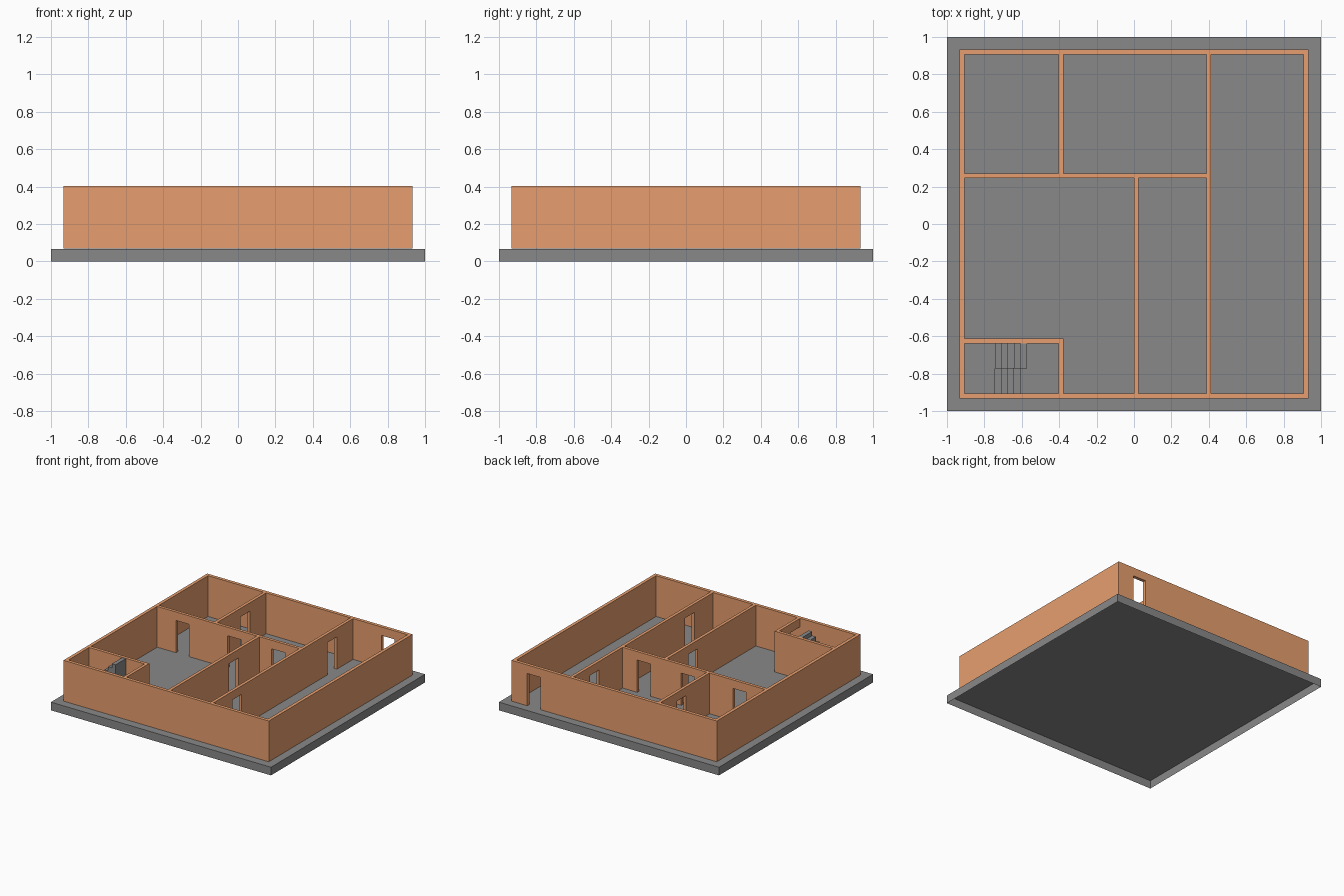
import bpy, bmesh

if "Cube" in bpy.data.objects:
    bpy.data.objects.remove(bpy.data.objects["Cube"])

FLOOR, TOP, LINTEL = 0.067, 0.403, 0.333
BASE = FLOOR + 0.001         # walls and stairs rest just on the slab
OUT, INN = 0.933, 0.906      # outer and inner faces of the outside walls
DOOR = 0.12


def paint(name, rgb):
    m = bpy.data.materials.new(name)
    m.diffuse_color = (*rgb, 1)
    m.use_nodes = True
    m.node_tree.nodes["Principled BSDF"].inputs["Base Color"].default_value = m.diffuse_color
    return m


clay = paint("clay_wall", (0.80, 0.345, 0.157))
concrete = paint("dark_concrete", (0.25, 0.25, 0.25))


def prism(name, profile, axis, a, b, mat, far=None):
    """Join a profile (s, z) at depth a to the same (or given far) profile at depth b."""
    bm = bmesh.new()

    def ring(points, d):
        return [bm.verts.new((s, d, z) if axis == "x" else (d, s, z)) for s, z in points]

    r1, r2 = ring(profile, a), ring(far or profile, b)
    bm.faces.new(r1)
    bm.faces.new(r2)
    n = len(r1)
    for i in range(n):
        j = (i + 1) % n
        bm.faces.new((r1[i], r1[j], r2[j], r2[i]))
    bmesh.ops.recalc_face_normals(bm, faces=bm.faces)
    me = bpy.data.meshes.new(name)
    bm.to_mesh(me)
    bm.free()
    ob = bpy.data.objects.new(name, me)
    bpy.context.collection.objects.link(ob)
    me.materials.append(mat)
    return ob


def wall(name, axis, a, b, start, end, doors=(), mitre=0):
    """Wall running along an axis, with doorways notched up from the floor."""
    def outline(s0, s1):
        pts = [(s0, TOP), (s0, BASE)]
        for d in doors:
            l, r = d - DOOR / 2, d + DOOR / 2
            pts += [(l, BASE), (l, LINTEL), (r, LINTEL), (r, BASE)]
        return pts + [(s1, BASE), (s1, TOP)]

    prism(name, outline(start, end), axis, a, b, clay,
          outline(start + mitre, end - mitre))


# Foundation slab, open underneath
slab = prism("foundation_slab", [(-1, 0), (1, 0), (1, FLOOR), (-1, FLOOR)],
             "x", -1, 1, concrete)
bm = bmesh.new()
bm.from_mesh(slab.data)
under = [f for f in bm.faces if f.normal.z < -0.9]
bmesh.ops.delete(bm, geom=under, context="FACES_ONLY")
bm.to_mesh(slab.data)
bm.free()

# Outside walls, mitred at the corners
M = OUT - INN
wall("front_wall", "x", -OUT, -INN, -OUT, OUT, mitre=M)
wall("back_wall", "x", OUT, INN, -OUT, OUT, doors=[0.73], mitre=M)
wall("left_wall", "y", -OUT, -INN, -OUT, OUT, mitre=M)
wall("right_wall", "y", OUT, INN, -OUT, OUT, mitre=M)

# Room dividers
wall("long_hall_wall", "y", 0.387, 0.412, -INN, INN, doors=[-0.60, 0.635])
wall("cross_wall", "x", 0.245, 0.270, -INN, 0.387, doors=[-0.675, -0.205, 0.195])
wall("back_room_wall", "y", -0.403, -0.378, 0.270, INN, doors=[0.635])
wall("front_room_wall", "y", 0.000, 0.025, -INN, 0.245, doors=[-0.09])
wall("stairwell_back_wall", "x", -0.638, -0.612, -INN, -0.378)
wall("stairwell_side_wall", "y", -0.403, -0.378, -INN, -0.638, doors=[-0.842])

# Stairs: lower flight up to a landing, then an upper flight back
RISE, TREAD = (0.40 - FLOOR) / 10, 0.034
LAND_X, MID_Y = -0.743, -0.772


def flight(name, x, z, count, step, a, b):
    pts = [(x, BASE)]
    for i in range(count):
        z += RISE
        pts += [(x, z), (x + step, z)]
        x += step
    prism(name, pts + [(x, BASE)], "x", a, b, concrete)


LZ = FLOOR + 5 * RISE
flight("lower_flight", LAND_X + 4 * TREAD, FLOOR, 4, -TREAD, -INN, MID_Y)
flight("upper_flight", LAND_X, LZ, 5, TREAD, MID_Y, -0.638)
prism("stair_landing", [(-INN, BASE), (LAND_X, BASE), (LAND_X, LZ), (-INN, LZ)],
      "x", -INN, -0.638, concrete)
